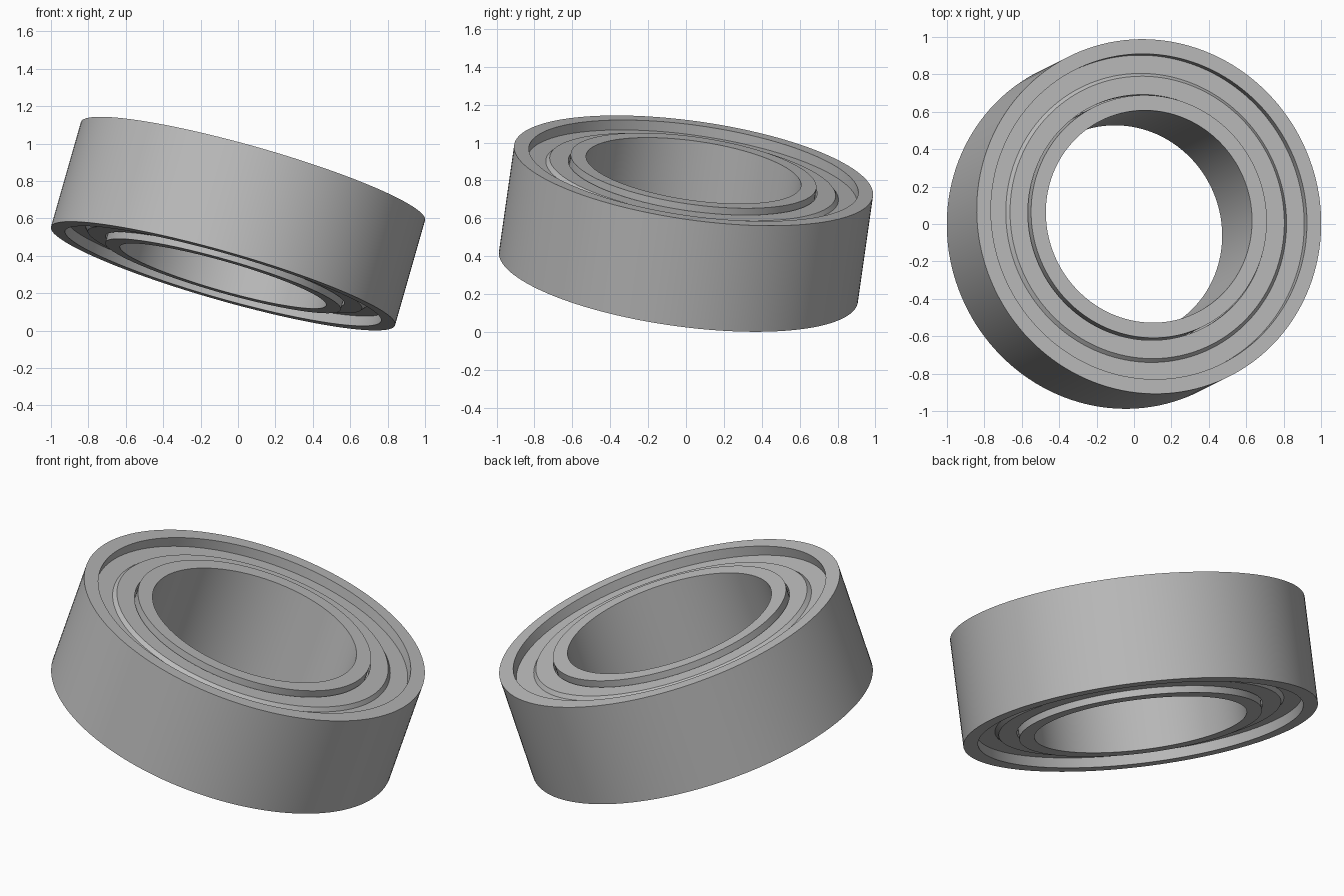
import bpy, bmesh
from math import cos, sin, tau, radians
from mathutils import Vector

cube = bpy.data.objects.get("Cube")
if cube:
    bpy.data.objects.remove(cube)

SEGMENTS = 144
HALF = 0.294                      # half the bearing width
RECESS = 0.055                    # depth of the shields below the rims
STEP = 0.02                       # raised middle of each shield
AXIS = Vector((0.272, 0.136, 0.9525)).normalized()
CENTRE = Vector((0, 0, 0.572))

steel = bpy.data.materials.new("grey steel")
steel.use_nodes = True
colour = (0.5, 0.5, 0.5, 1)
steel.diffuse_color = colour
steel.node_tree.nodes["Principled BSDF"].inputs["Base Color"].default_value = colour


def lathe(name, profile):
    """Turn a closed (radius, height) profile around the tilted bearing axis."""
    bm = bmesh.new()
    rings = []
    for i in range(SEGMENTS):
        a = tau * i / SEGMENTS
        rings.append([bm.verts.new((r * cos(a), r * sin(a), h)) for r, h in profile])
    n = len(profile)
    for i, ring in enumerate(rings):
        following = rings[(i + 1) % SEGMENTS]
        for j in range(n):
            k = (j + 1) % n
            bm.faces.new((ring[j], following[j], following[k], ring[k]))
    bmesh.ops.recalc_face_normals(bm, faces=bm.faces)
    mesh = bpy.data.meshes.new(name)
    bm.to_mesh(mesh)
    bm.free()
    mesh.materials.append(steel)
    obj = bpy.data.objects.new(name, mesh)
    bpy.context.collection.objects.link(obj)
    obj.rotation_mode = 'QUATERNION'
    obj.rotation_quaternion = Vector((0, 0, 1)).rotation_difference(AXIS)
    obj.location = CENTRE
    bpy.ops.object.select_all(action='DESELECT')
    obj.select_set(True)
    bpy.context.view_layer.objects.active = obj
    bpy.ops.object.shade_smooth_by_angle(angle=radians(25))
    return obj


def ring_profile(inner, outer):
    return [(inner, -HALF), (outer, -HALF), (outer, HALF), (inner, HALF)]


# Outer and inner races
lathe("outer_race", ring_profile(0.878, 0.957))
lathe("inner_race", ring_profile(0.573, 0.655))

# Shields with a bevelled step, one on each side
floor = HALF - RECESS
raised = floor + STEP
shield = [(0.878, floor), (0.78, floor), (0.762, raised), (0.663, raised),
          (0.663, floor - STEP), (0.878, floor - STEP)]
for name, side in (("upper_shield", 1), ("lower_shield", -1)):
    lathe(name, [(r, h * side) for r, h in shield])
